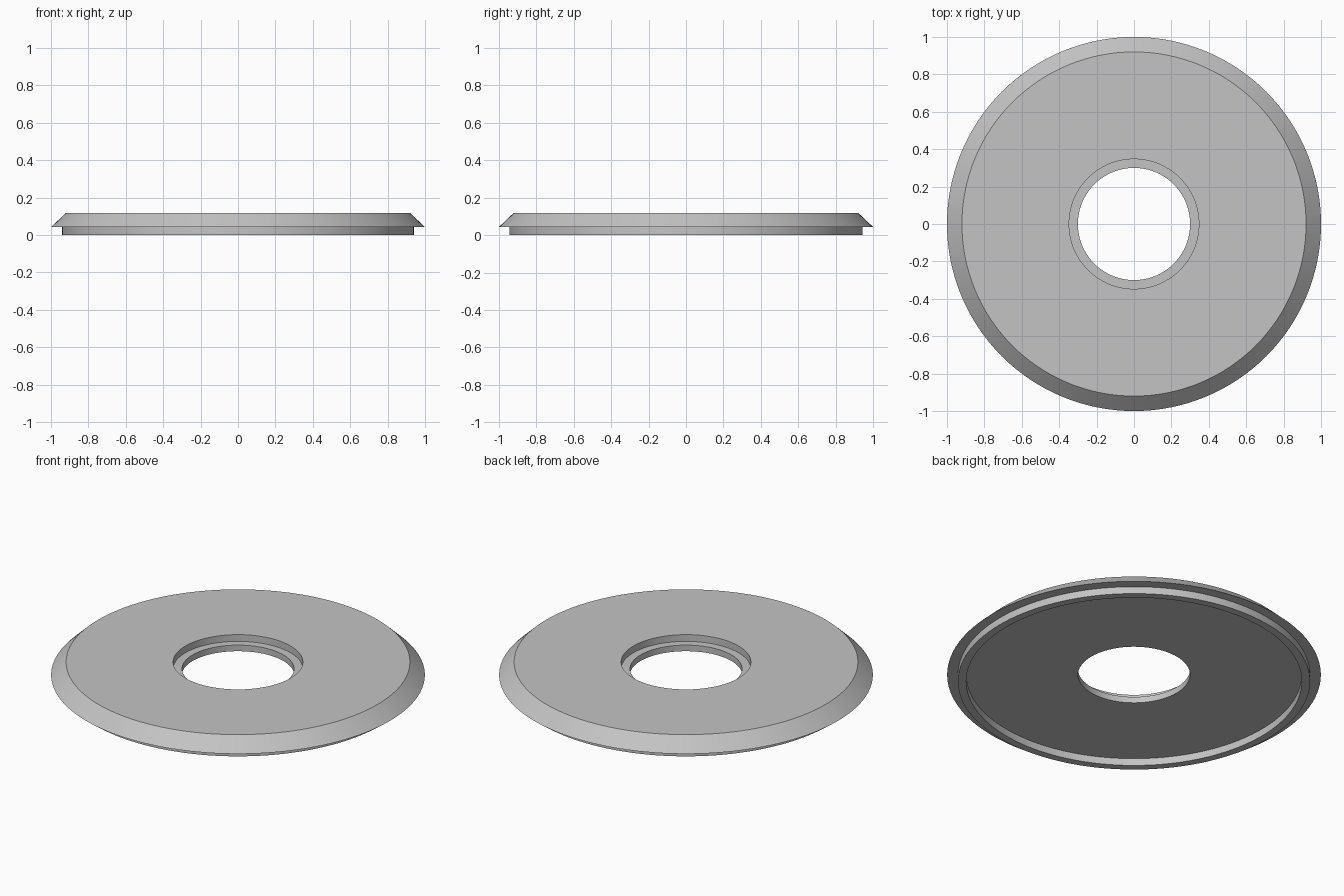
import bpy
import bmesh
import math

cube = bpy.data.objects.get("Cube")
if cube:
    bpy.data.objects.remove(cube, do_unlink=True)

SEGMENTS = 128

# Single plain grey
grey = bpy.data.materials.new("plain_grey")
grey.use_nodes = True
colour = (0.55, 0.55, 0.55, 1.0)
grey.diffuse_color = colour
grey.node_tree.nodes["Principled BSDF"].inputs["Base Color"].default_value = colour


def lathe(name, profile, material):
    """Revolve a closed (radius, height) profile around the z axis."""
    bm = bmesh.new()
    rings = []
    for i in range(SEGMENTS):
        a = 2 * math.pi * i / SEGMENTS
        rings.append([bm.verts.new((r * math.cos(a), r * math.sin(a), z)) for r, z in profile])
    count = len(profile)
    for i, ring in enumerate(rings):
        following = rings[(i + 1) % SEGMENTS]
        for j in range(count):
            k = (j + 1) % count
            bm.faces.new((ring[j], following[j], following[k], ring[k]))
    bmesh.ops.recalc_face_normals(bm, faces=bm.faces)
    mesh = bpy.data.meshes.new(name)
    bm.to_mesh(mesh)
    bm.free()
    mesh.materials.append(material)
    obj = bpy.data.objects.new(name, mesh)
    bpy.context.collection.objects.link(obj)
    bpy.ops.object.select_all(action='DESELECT')
    obj.select_set(True)
    bpy.context.view_layer.objects.active = obj
    bpy.ops.object.shade_smooth_by_angle(angle=math.radians(25))
    return obj


# Heights of the recessed underside, the step in the bore, and the top
UNDERSIDE, STEP, TOP = 0.042, 0.078, 0.118

ring_profile = [
    (0.30, UNDERSIDE),   # bore
    (0.30, STEP),
    (0.347, STEP),       # counterbore
    (0.347, TOP),
    (0.92, TOP),         # flat top and bevelled rim
    (1.0, UNDERSIDE),
    (0.942, UNDERSIDE),  # raised foot around the underside
    (0.942, 0.0),
    (0.898, 0.0),
    (0.898, UNDERSIDE),
]
lathe("bevelled_ring_plate", ring_profile, grey)
